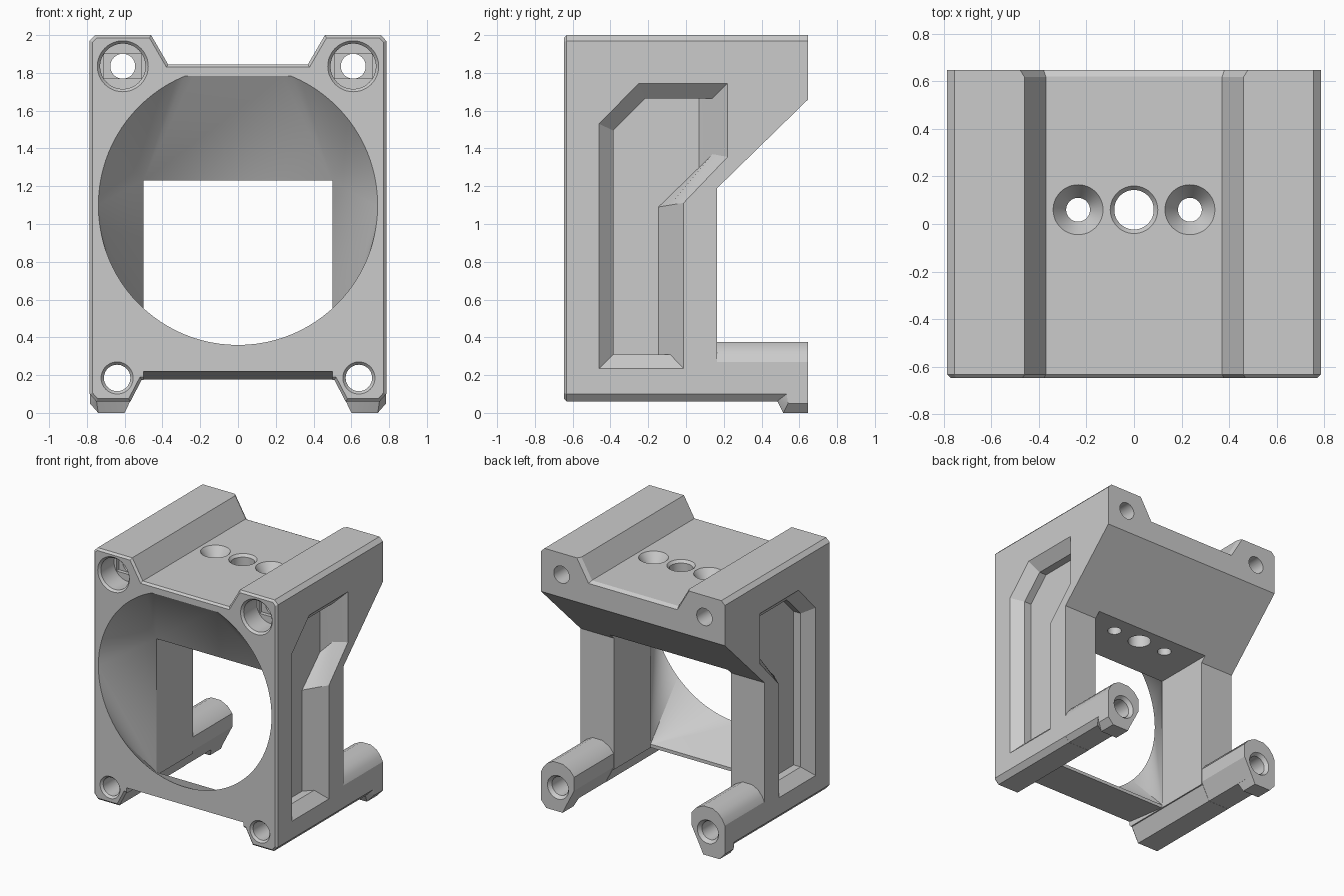
import bpy, bmesh
from math import cos, sin, pi, radians

cube = bpy.data.objects.get("Cube")
if cube:
    bpy.data.objects.remove(cube, do_unlink=True)

grey = bpy.data.materials.new("plain_grey")
grey.use_nodes = True
grey.diffuse_color = (0.6, 0.6, 0.6, 1)
grey.node_tree.nodes["Principled BSDF"].inputs["Base Color"].default_value = (0.6, 0.6, 0.6, 1)

FRONT, BACK = -0.647, 0.647


def finish(bm, name):
    bmesh.ops.recalc_face_normals(bm, faces=bm.faces)
    mesh = bpy.data.meshes.new(name)
    bm.to_mesh(mesh)
    bm.free()
    mesh.materials.append(grey)
    obj = bpy.data.objects.new(name, mesh)
    bpy.context.collection.objects.link(obj)
    return obj


def place(axis, a, b, t):
    return (t, a, b) if axis == 'x' else (a, t, b) if axis == 'y' else (a, b, t)


def loft_mesh(axis, rings):
    """Closed solid through (position, profile) rings along an axis."""
    bm = bmesh.new()
    loops = [[bm.verts.new(place(axis, a, b, t)) for a, b in pts] for t, pts in rings]
    bm.faces.new(loops[0])
    bm.faces.new(loops[-1])
    for p, q in zip(loops, loops[1:]):
        for i in range(len(p)):
            j = (i + 1) % len(p)
            bm.faces.new((p[i], p[j], q[j], q[i]))
    return bm


def loft(name, axis, *rings):
    return finish(loft_mesh(axis, rings), name)


def hull(name, points):
    bm = bmesh.new()
    for p in points:
        bm.verts.new(p)
    res = bmesh.ops.convex_hull(bm, input=bm.verts)
    spare = {g for g in res["geom_interior"] if isinstance(g, bmesh.types.BMVert)}
    bmesh.ops.delete(bm, geom=list(spare), context='VERTS')
    return finish(bm, name)


def circle(a, b, r, n=48):
    return [(a + r * cos(2 * pi * i / n), b + r * sin(2 * pi * i / n)) for i in range(n)]


def mirrored(half):
    return half + [(-a, b) for a, b in reversed(half)]


def bore(name, axis, a, b, *steps):
    """Turned hole from (position, radius) steps."""
    return loft(name, axis, *[(t, circle(a, b, r)) for t, r in steps])


def combine(target, other, operation):
    mod = target.modifiers.new(operation.lower(), 'BOOLEAN')
    mod.operation = operation
    mod.solver = 'EXACT'
    mod.object = other
    bpy.context.view_layer.objects.active = target
    bpy.ops.object.modifier_apply(modifier=mod.name)
    bpy.data.objects.remove(other, do_unlink=True)


# Body: mirrored front outline with a dovetail slot on top, front edge bevelled
outline = mirrored([(0.37, 1.845), (0.46, 2), (0.755, 2), (0.785, 1.97), (0.785, 0.1),
                    (0.75, 0.06), (0.57, 0.06), (0.51, 0.175)])
bm = loft_mesh('y', [(FRONT, outline), (BACK, outline)])
bmesh.ops.recalc_face_normals(bm, faces=bm.faces)
front_edges = [e for e in bm.edges if all(abs(v.co.y - FRONT) < 1e-4 for v in e.verts)]
bmesh.ops.bevel(bm, geom=front_edges, offset=0.015, segments=1, affect='EDGES')
body = finish(bm, "fan_duct_bracket")

# Chamfer at the back of the slot
narrow = mirrored([(0.37, 1.846), (0.518, 2.1)])
wide = mirrored([(0.382, 1.825), (0.542, 2.1)])
combine(body, loft("slot_chamfer_cut", 'y', (0.617, narrow), (0.655, wide)), 'DIFFERENCE')

# Overhanging back
combine(body, loft("back_cut", 'x', *[(x, [(0.165, -0.2), (0.165, 1.19), (0.647, 1.66),
                                           (0.9, 1.907), (0.9, -0.2)]) for x in (-1, 1)]),
        'DIFFERENCE')

# Rear legs with feet
leg = [(0.784, 0.1), (0.784, 0.27), (0.765, 0.31), (0.73, 0.35), (0.68, 0.375),
       (0.6, 0.375), (0.54, 0.345), (0.502, 0.3), (0.502, 0.195), (0.571, 0.061), (0.75, 0.061)]
for s in (1, -1):
    pts = [(s * x, z) for x, z in leg]
    combine(body, loft("leg", 'y', (0.0, pts), (BACK, pts)), 'UNION')
    foot = [(s * x, y, z) for x, z, ys in ((0.6, 0, 0.515), (0.74, 0, 0.515), (0.784, 0.05, 0.54),
                                           (0.784, 0.12, 0.53), (0.56, 0.085, 0.48),
                                           (0.75, 0.07, 0.48))
            for y in (ys, BACK)]
    combine(body, hull("foot", foot), 'UNION')

# Air duct: round inlet narrowing to a rectangular outlet
points = [(x, FRONT - 0.001, min(z, 1.785)) for x, z in circle(0, 1.1, 0.74, 96)]
points += [(x, -0.28, z) for x in (-0.5, 0.5) for z in (0.2, 1.23)]
combine(body, hull("inlet_cut", points), 'DIFFERENCE')
outlet = [(-0.283, -0.1), (-0.283, 1.23), (0.3, 1.23), (0.3, -0.1)]
combine(body, loft("outlet_cut", 'x', (-0.5, outlet), (0.5, outlet)), 'DIFFERENCE')

# Sloping underside of the duct floor
wedge = [(FRONT - 0.05, 0.1), (FRONT - 0.05, 0.226), (-0.27, 0.174), (-0.27, 0.1)]
combine(body, loft("floor_cut", 'x', (-0.5, wedge), (0.5, wedge)), 'DIFFERENCE')

# Recess in each side: chamfered rim, straight walls, ramp towards the back
rim = [(-0.46, 0.235), (-0.46, 1.53), (-0.25, 1.745), (0.22, 1.745), (0.22, 1.355),
       (-0.012, 1.112), (-0.012, 0.235)]
wall = [(-0.385, 0.31), (-0.385, 1.495), (-0.215, 1.665)]
middle = wall + [(0.14, 1.665), (0.14, 1.37), (-0.085, 1.1), (-0.085, 0.31)]
floor = wall + [(0.07, 1.665), (0.07, 1.3), (-0.146, 1.09), (-0.146, 0.31)]
for s in (1, -1):
    combine(body, loft("recess_cut", 'x', (s * 0.65, floor), (s * 0.71, middle),
                       (s * 0.785, rim), (s * 0.9, rim)), 'DIFFERENCE')

# Screw holes along the depth, and countersunk holes in the slot
for s in (1, -1):
    combine(body, bore("upper_bore", 'y', s * 0.61, 1.835, (-0.8, 0.135), (FRONT, 0.135),
                       (-0.63, 0.12), (-0.47, 0.12), (-0.469, 0.066), (0.8, 0.066)), 'DIFFERENCE')
    step = [(s * 0.61 + a, 1.835 + b) for a, b in ((-.1, -.066), (.1, -.066), (.1, .066), (-.1, .066))]
    combine(body, loft("bore_step", 'y', (-0.5, step), (-0.44, step)), 'DIFFERENCE')
    combine(body, bore("lower_bore", 'y', s * 0.64, 0.185, (-0.8, 0.085), (FRONT, 0.085),
                       (-0.63, 0.07), (0.62, 0.07), (BACK, 0.09), (0.8, 0.09)), 'DIFFERENCE')
    combine(body, bore("countersink", 'z', s * 0.235, 0.06, (1.0, 0.05), (1.765, 0.05),
                       (1.845, 0.105), (1.95, 0.105)), 'DIFFERENCE')
combine(body, bore("centre_bore", 'z', 0, 0.06, (1.0, 0.083), (1.825, 0.083),
                   (1.845, 0.1), (1.95, 0.1)), 'DIFFERENCE')

# Smooth round surfaces, keep sharp edges
bpy.ops.object.select_all(action='DESELECT')
body.select_set(True)
bpy.context.view_layer.objects.active = body
bpy.ops.object.shade_smooth_by_angle(angle=radians(25))
